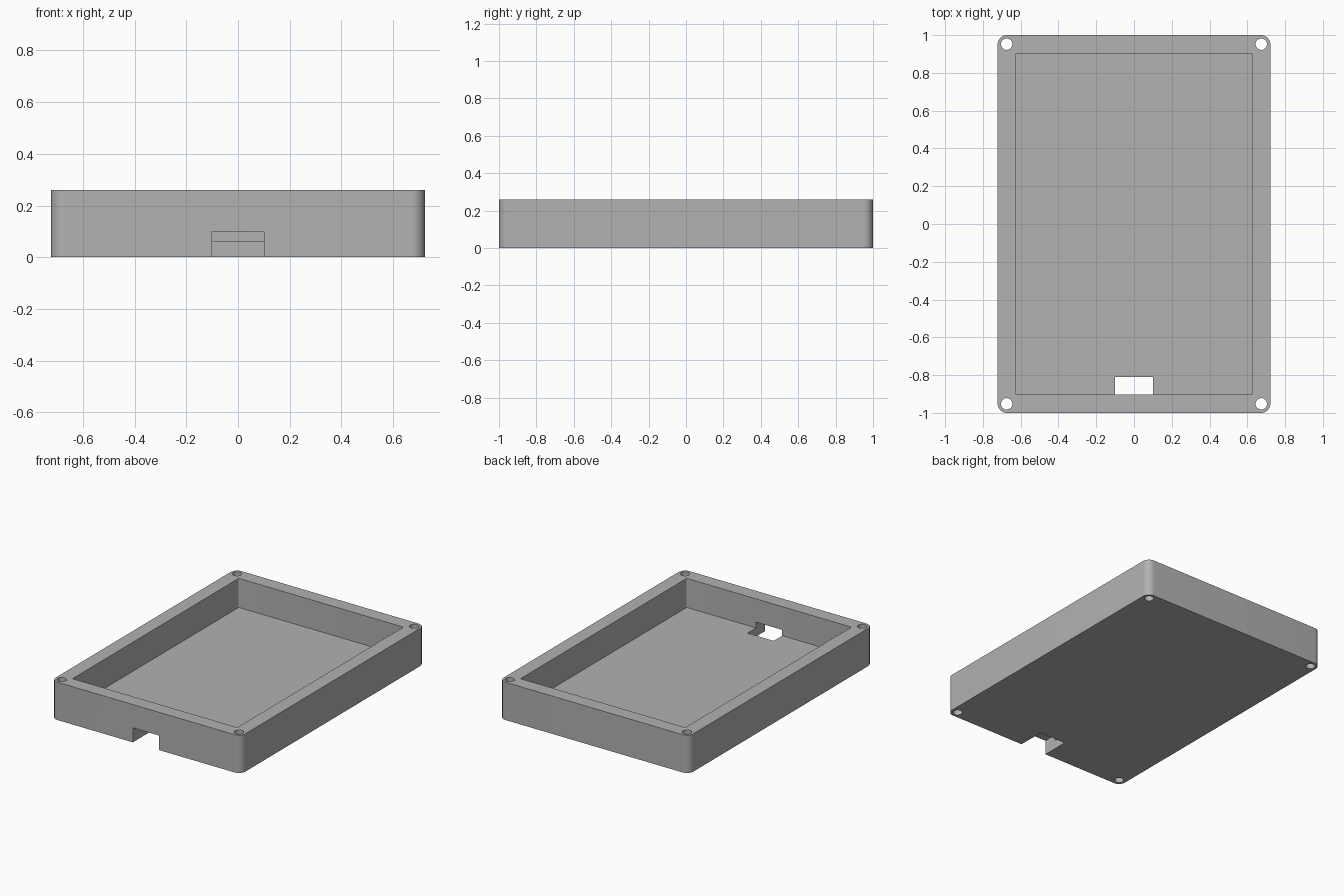
import bpy
import bmesh
import math

if "Cube" in bpy.data.objects:
    bpy.data.objects.remove(bpy.data.objects["Cube"])

GREY = (0.445, 0.445, 0.445, 1)
plastic = bpy.data.materials.new("grey plastic")
plastic.use_nodes = True
plastic.diffuse_color = GREY
plastic.node_tree.nodes["Principled BSDF"].inputs["Base Color"].default_value = GREY


def rounded_prism(name, half_x, half_y, radius, z0, z1, steps=10, centre=(0, 0)):
    """Upright prism on a rectangle with rounded corners."""
    bm = bmesh.new()
    ring = []
    for i, (sx, sy) in enumerate(((1, 1), (-1, 1), (-1, -1), (1, -1))):
        for s in range(steps + 1):
            a = math.pi / 2 * (i + s / steps)
            x = centre[0] + sx * (half_x - radius) + radius * math.cos(a)
            y = centre[1] + sy * (half_y - radius) + radius * math.sin(a)
            ring.append(bm.verts.new((x, y, z0)))
    bmesh.ops.remove_doubles(bm, verts=ring, dist=1e-5)
    base = bm.faces.new([v for v in ring if v.is_valid])
    top = bmesh.ops.extrude_face_region(bm, geom=[base])["geom"]
    for v in top:
        if isinstance(v, bmesh.types.BMVert):
            v.co.z = z1
    bmesh.ops.recalc_face_normals(bm, faces=bm.faces)
    mesh = bpy.data.meshes.new(name)
    bm.to_mesh(mesh)
    bm.free()
    mesh.materials.append(plastic)
    obj = bpy.data.objects.new(name, mesh)
    bpy.context.collection.objects.link(obj)
    return obj


# Solid block of the tray
tray = rounded_prism("tray", 0.722, 1.0, 0.05, 0, 0.26)

# Pocket, cable notch and the four screw holes
cutters = [
    rounded_prism("pocket_cutter", 0.627, 0.903, 0.008, 0.06, 0.5, steps=4),
    rounded_prism("notch_cutter", 0.1, 0.145, 0, -0.1, 0.1, steps=1, centre=(0, -0.955)),
]
for sx in (-1, 1):
    for sy in (-1, 1):
        cutters.append(rounded_prism("screw_hole_cutter", 0.03, 0.03, 0.03, -0.1, 0.5,
                                     steps=8, centre=(sx * 0.674, sy * 0.952)))

bpy.ops.object.select_all(action="DESELECT")
tray.select_set(True)
bpy.context.view_layer.objects.active = tray
for cutter in cutters:
    mod = tray.modifiers.new("cut", "BOOLEAN")
    mod.operation = "DIFFERENCE"
    mod.solver = "EXACT"
    mod.object = cutter
    bpy.ops.object.modifier_apply(modifier=mod.name)
for cutter in cutters:
    bpy.data.objects.remove(cutter)

# Smooth rounded corners and holes, crisp rims
bpy.ops.object.shade_smooth_by_angle(angle=math.radians(30))
